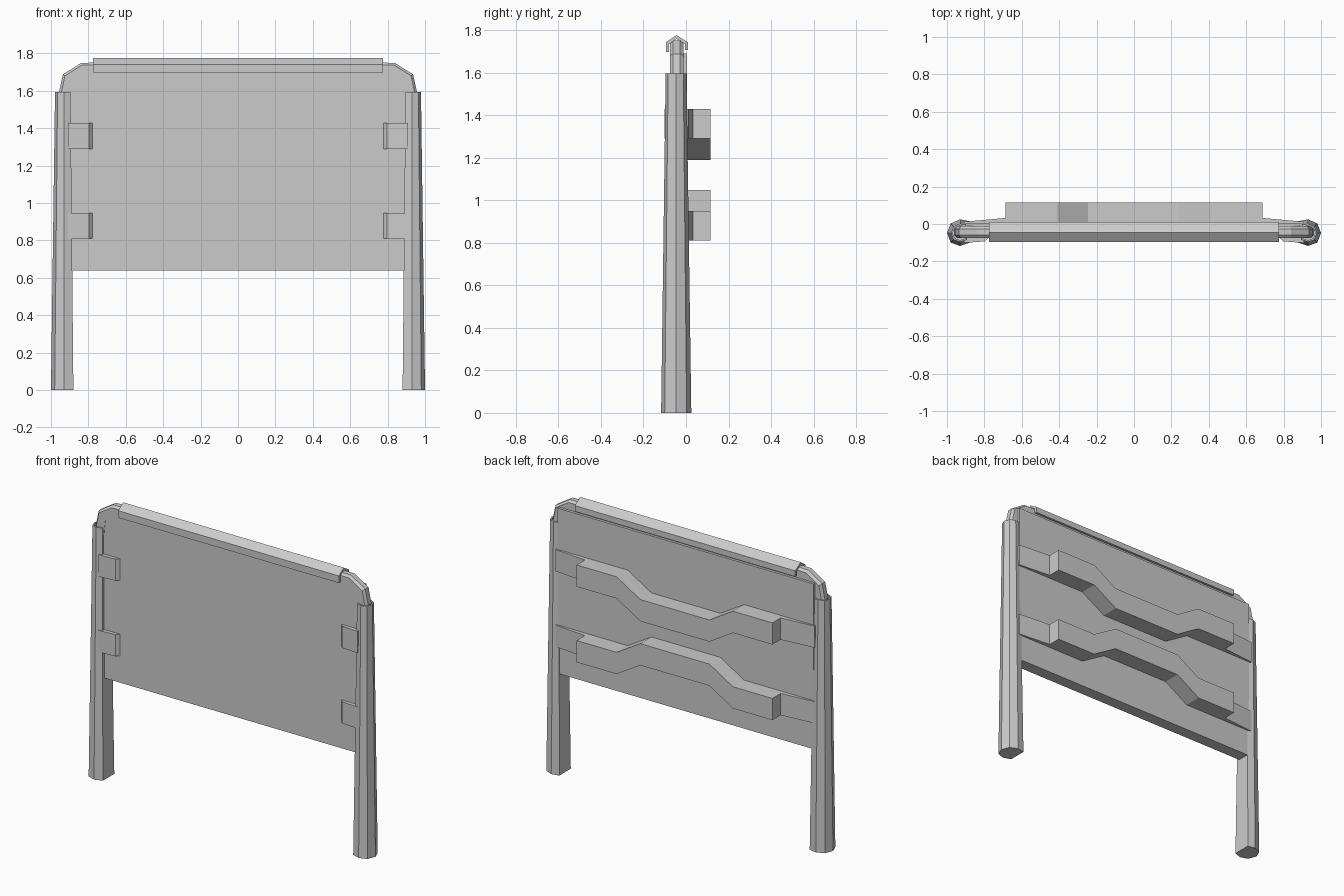
import bpy, bmesh, math

if "Cube" in bpy.data.objects:
    bpy.data.objects.remove(bpy.data.objects["Cube"])

grey = bpy.data.materials.new("light_grey_metal")
grey.diffuse_color = (0.6, 0.6, 0.6, 1)
grey.use_nodes = True
grey.node_tree.nodes["Principled BSDF"].inputs["Base Color"].default_value = grey.diffuse_color


def finish(name, bm):
    bmesh.ops.recalc_face_normals(bm, faces=bm.faces)
    me = bpy.data.meshes.new(name)
    bm.to_mesh(me)
    bm.free()
    me.materials.append(grey)
    ob = bpy.data.objects.new(name, me)
    bpy.context.collection.objects.link(ob)
    return ob


def loft(name, rings):
    """Skin a list of closed rings and cap both ends."""
    bm = bmesh.new()
    vs = [[bm.verts.new(p) for p in r] for r in rings]
    n = len(rings[0])
    for a, b in zip(vs, vs[1:]):
        for i in range(n):
            j = (i + 1) % n
            bm.faces.new((a[i], a[j], b[j], b[i]))
    bm.faces.new(vs[0])
    bm.faces.new(vs[-1])
    return finish(name, bm)


def plate(name, plan, z0, z1):
    return loft(name, [[(x, y, z) for x, y in plan] for z in (z0, z1)])


def mirrored(ob):
    ob.modifiers.new("other_side", 'MIRROR')
    return ob


# Tapered half-octagon posts with a recessed top
SECTION = [(.88, -.1), (.93, -.117), (.98, -.1), (1, -.048),
           (.98, .003), (.93, .025), (.88, .015)]


def post_ring(s, z):
    return [(.93 + (x - .93) * s, -.048 + (y + .048) * s, z) for x, y in SECTION]


mirrored(loft("post", [post_ring(1, 0), post_ring(.69, 1.595),
                       post_ring(.56, 1.595), post_ring(.56, 1.56)]))

# Thick flat board between the posts
plate("board", [(-.9, -.073), (.9, -.073), (.9, .004), (-.9, .004)], .64, 1.69)

# Bent bar with a flat front joining the posts over the board
TUBE = [(-.035, -.075), (.022, -.075), (.035, -.06), (.035, -.028), (.022, -.012), (-.035, -.012)]
half = [(.925, 1.55), (.922, 1.59), (.908, 1.667), (.828, 1.716), (.75, 1.716)]
path = half + [(-x, z) for x, z in reversed(half)]
rings = []
for i, (x, z) in enumerate(path):
    p, q = path[max(i - 1, 0)], path[min(i + 1, len(path) - 1)]
    dx, dz = q[0] - p[0], q[1] - p[1]
    d = math.hypot(dx, dz)
    nx, nz = dz / d, -dx / d
    rings.append([(x + nx * u, y, z + nz * u) for u, y in TUBE])
loft("top_bar", rings)

# Peaked cover strip along the top, open underneath
COVER = [(-.095, 1.697), (-.095, 1.742), (-.045, 1.776), (.01, 1.742), (.01, 1.705),
         (-.005, 1.705), (-.005, 1.735), (-.045, 1.758), (-.08, 1.735), (-.08, 1.697)]
loft("top_cover", [[(x, y, z) for y, z in COVER] for x in (-.775, .775)])

# Straps holding the board to the posts, front and back
for label, z in (("upper", 1.29), ("lower", .81)):
    mirrored(plate(label + "_front_strap",
                   [(.775, -.07), (.797, -.093), (.91, -.101), (.91, -.07)], z, z + .138))
    mirrored(plate(label + "_back_strap",
                   [(.66, 0), (.66, .032), (.69, .032), (.91, .012), (.91, 0)], z, z + .138))

# Cranked support bars on the back
for label, z, step in (("upper", 1.29, -.1), ("lower", .81, .1)):
    line = [(-.688, 0), (-.41, 0), (-.245, step), (.24, step), (.408, 0), (.688, 0)]
    loft(label + "_back_bar",
         [[(x, .003, z + h), (x, .115, z + h), (x, .115, z + h + .138), (x, .003, z + h + .138)]
          for x, h in line])
